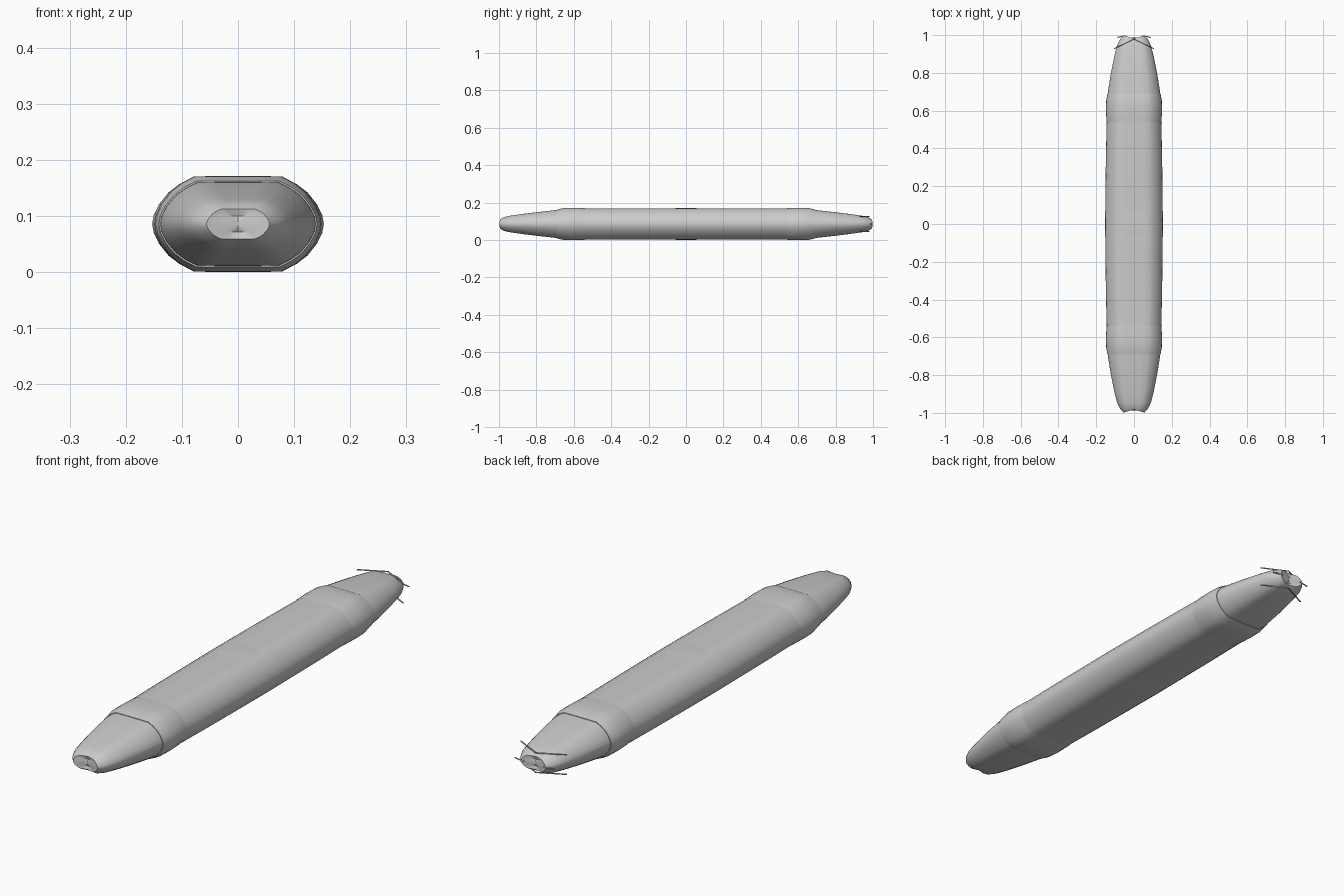
import bpy, bmesh, math
from mathutils import Vector

if "Cube" in bpy.data.objects:
    bpy.data.objects.remove(bpy.data.objects["Cube"])

ZC = 0.0855

# quarter cross-section: flat top, rounded sides (unit width / unit height)
QUARTER = [(0, 1), (0.27, 1), (0.53, 0.99), (0.68, 0.85), (0.81, 0.67), (0.92, 0.42), (0.98, 0.2)]


def section(w, h, y, notch=0.0):
    q = QUARTER
    right = q + [(1, 0)] + [(x, -z) for x, z in reversed(q)]
    loop = right + [(-x, z) for x, z in reversed(right[1:-1])]
    s = 1 if y > 0 else -1
    return [Vector((x * w, y - s * notch * (1 - abs(x)), ZC + z * h)) for x, z in loop]


def finish(bm, name, angle=35):
    bmesh.ops.recalc_face_normals(bm, faces=bm.faces)
    me = bpy.data.meshes.new(name)
    bm.to_mesh(me)
    bm.free()
    ob = bpy.data.objects.new(name, me)
    bpy.context.collection.objects.link(ob)
    bpy.ops.object.select_all(action='DESELECT')
    ob.select_set(True)
    bpy.context.view_layer.objects.active = ob
    bpy.ops.object.shade_smooth_by_angle(angle=math.radians(angle))
    return ob


def loft(name, stations):
    bm = bmesh.new()
    rings = [[bm.verts.new(p) for p in section(*st)] for st in stations]
    n = len(rings[0])
    for a, b in zip(rings, rings[1:]):
        for i in range(n):
            j = (i + 1) % n
            bm.faces.new((a[i], a[j], b[j], b[i]))
    # close both ends with fans
    for ring in (rings[0], rings[-1]):
        c = sum((v.co for v in ring), Vector()) / n
        cv = bm.verts.new(c)
        for i in range(n):
            bm.faces.new((ring[i], ring[(i + 1) % n], cv))
    return finish(bm, name)


# central barrel, very slightly swollen
loft("main_body", [(0.143, 0.0835, -0.62), (0.149, 0.0840, -0.35), (0.153, 0.0840, 0),
                   (0.149, 0.0840, 0.35), (0.143, 0.0835, 0.62)])

for s, tag in ((-1, "front"), (1, "back")):
    # raised collars
    loft(tag + "_collar", [(w, h, s * y) for w, h, y in (
        (0.143, 0.0830, 0.53), (0.146, 0.0850, 0.55), (0.149, 0.0855, 0.61),
        (0.147, 0.0850, 0.655), (0.141, 0.0770, 0.69))])
    # tapering tips with notched end
    loft(tag + "_tip", [(w, h, s * y, k) for w, h, y, k in (
        (0.140, 0.0760, 0.66, 0), (0.138, 0.0740, 0.70, 0), (0.124, 0.0640, 0.79, 0),
        (0.106, 0.0530, 0.88, 0), (0.090, 0.0440, 0.945, 0.003),
        (0.073, 0.0370, 0.978, 0.008), (0.056, 0.0270, 0.998, 0.015), (0.03, 0.014, 0.99, 0.012))])

# shallow oval pads on top and bottom
for s, tag in ((1, "top"), (-1, "bottom")):
    bm = bmesh.new()
    bmesh.ops.create_uvsphere(bm, u_segments=32, v_segments=16, radius=1)
    for v in bm.verts:
        x, y, z = v.co
        k = 1 + 0.15 * (2 * x * y) ** 2
        v.co = (x * 0.076 * k, y * 0.069 * k, ZC + s * 0.0825 + z * 0.003)
    finish(bm, tag + "_pad")


def rod(name, a, b, r=0.0028):
    a, b = Vector(a), Vector(b)
    bm = bmesh.new()
    bmesh.ops.create_cone(bm, cap_ends=True, segments=6, radius1=r, radius2=r, depth=(b - a).length)
    rot = (b - a).to_track_quat('Z', 'Y').to_matrix().to_4x4()
    bm.transform(rot)
    bmesh.ops.translate(bm, verts=bm.verts, vec=(a + b) / 2)
    finish(bm, name)


# thin bristles around the back tip
for s, side in ((-1, "left"), (1, "right")):
    rod(side + "_upper_bristle", (0, 0.98, 0.126), (s * 0.105, 0.928, 0.126))
    rod(side + "_lower_bristle", (0, 0.98, 0.045), (s * 0.105, 0.928, 0.045))
    rod(side + "_side_bristle", (s * 0.045, 0.996, 0.085), (s * 0.09, 0.988, 0.085))
